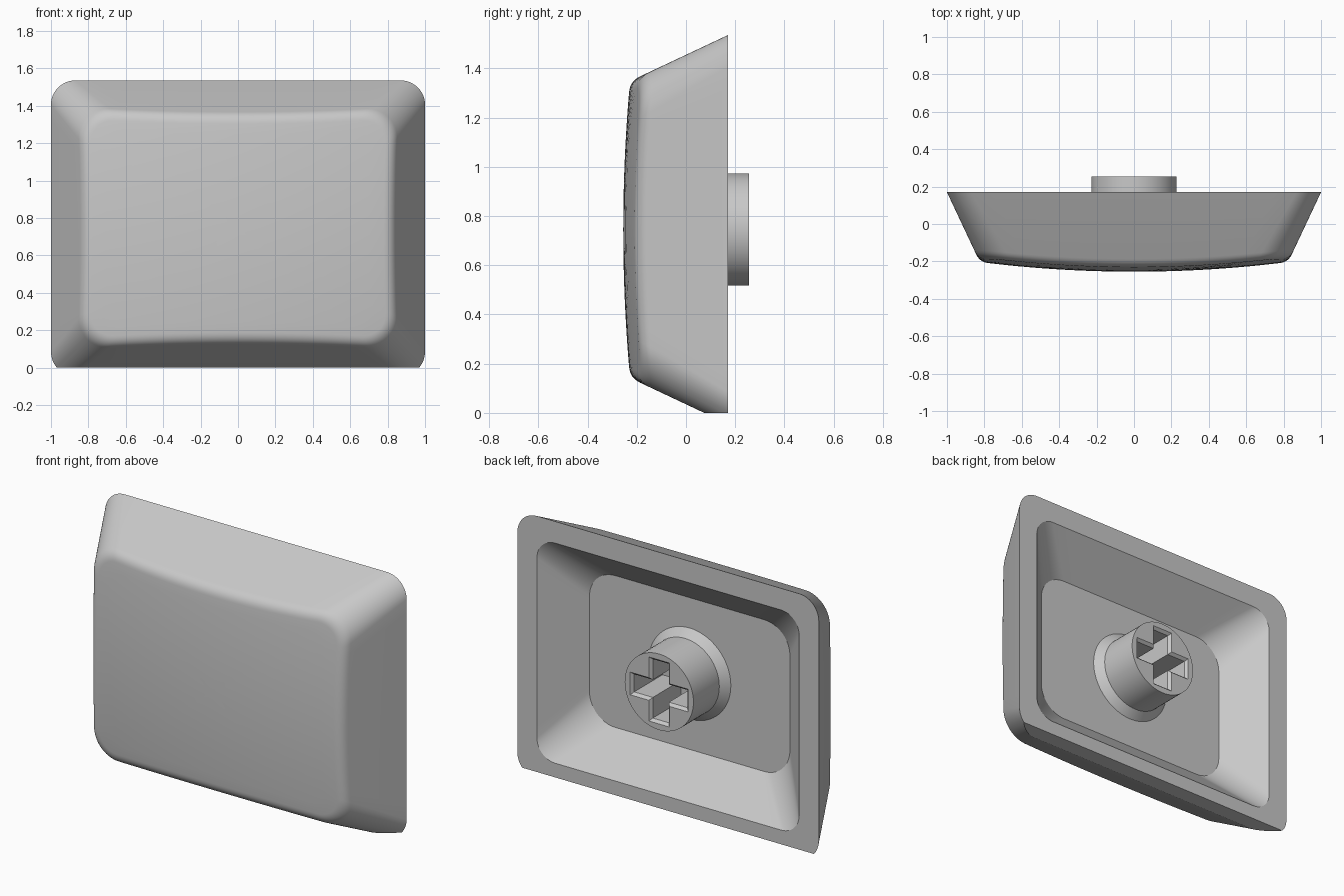
import bpy, bmesh, math
from mathutils import Vector

cube = bpy.data.objects.get("Cube")
if cube:
    bpy.data.objects.remove(cube, do_unlink=True)

MID_Z = 0.745        # height of the centre axis
BACK_Y = 0.17        # plane of the rear rim
FLOOR_Y = -0.035     # floor of the hollow
STEM_END = 0.255
DOME_TOP, DOME_R = -0.255, 6.6

grey = bpy.data.materials.new("light_grey_plastic")
grey.use_nodes = True
grey.diffuse_color = (0.58, 0.58, 0.58, 1)
grey.node_tree.nodes["Principled BSDF"].inputs["Base Color"].default_value = (0.58, 0.58, 0.58, 1)


def rounded_rect(hw, hh, r, arc=12, side=16):
    """Points of a rounded rectangle in x, z with evenly divided sides."""
    arcs = []
    for k, (sx, sz) in enumerate([(1, 1), (-1, 1), (-1, -1), (1, -1)]):
        c = Vector((sx * (hw - r), sz * (hh - r)))
        arcs.append([c + r * Vector((math.cos(a), math.sin(a)))
                     for a in [(k + i / arc) * math.pi / 2 for i in range(arc + 1)]])
    pts = []
    for k in range(4):
        end, start = arcs[k][-1], arcs[(k + 1) % 4][0]
        pts += arcs[k] + [end.lerp(start, i / side) for i in range(1, side)]
    return pts


def at_depth(pts, y):
    return [Vector((p.x, y, p.y)) for p in pts]


def dome_y(x, z):
    return DOME_TOP + DOME_R - math.sqrt(DOME_R ** 2 - x * x - z * z)


def add_ring(bm, pts):
    return [bm.verts.new((p.x, p.y, p.z + MID_Z)) for p in pts]


def bridge(bm, a, b):
    n = len(a)
    for i in range(n):
        bm.faces.new((a[i], a[(i + 1) % n], b[(i + 1) % n], b[i]))


def loft(bm, loops):
    rings = [add_ring(bm, pts) for pts in loops]
    for a, b in zip(rings, rings[1:]):
        bridge(bm, a, b)
    return rings


def finish(bm, name):
    bmesh.ops.recalc_face_normals(bm, faces=bm.faces[:])
    mesh = bpy.data.meshes.new(name)
    bm.to_mesh(mesh)
    bm.free()
    mesh.materials.append(grey)
    obj = bpy.data.objects.new(name, mesh)
    bpy.context.collection.objects.link(obj)
    bpy.ops.object.select_all(action='DESELECT')
    obj.select_set(True)
    bpy.context.view_layer.objects.active = obj
    bpy.ops.object.shade_smooth_by_angle(angle=math.radians(20))
    return obj


# Shell: hollow, rear rim, tapered walls, rounded edge and domed front
base = rounded_rect(1.0, 0.79, 0.13)
front = rounded_rect(0.826, 0.616, 0.17)
FILLET = 0.045
inset = rounded_rect(0.826 - FILLET, 0.616 - FILLET, 0.17 - FILLET)


def wall_point(i, y):
    p = base[i].lerp(front[i], (BACK_Y - y) / 0.37)
    return Vector((p.x, y, p.y))


wall_end, edge, dome_rim = [], [], []
for i in range(len(base)):
    y = -0.2
    for _ in range(8):           # where the tapered wall meets the dome
        e = wall_point(i, y)
        y = dome_y(e.x, e.z)
    e = wall_point(i, y)
    d = inset[i] - front[i]
    x, z = e.x + d.x, e.z + d.y
    edge.append(e)
    wall_end.append(wall_point(i, y + FILLET * 0.9))
    dome_rim.append(Vector((x, dome_y(x, z), z)))

loops = [at_depth(rounded_rect(0.665, 0.455, 0.17), FLOOR_Y),
         at_depth(rounded_rect(0.87, 0.66, 0.12), BACK_Y),
         at_depth(base, BACK_Y)]
STEPS = 8
for s in range(STEPS + 1):
    t = s / STEPS
    loops.append([a * (1 - t) ** 2 + e * (2 * t * (1 - t)) + b * t * t
                  for a, e, b in zip(wall_end, edge, dome_rim)])
for s in range(9, 0, -1):
    f = s / 10
    loops.append([Vector((p.x * f, dome_y(p.x * f, p.z * f), p.z * f)) for p in dome_rim])

bm = bmesh.new()
rings = loft(bm, loops)
bm.faces.new(rings[0])
tip = bm.verts.new((0, DOME_TOP, MID_Z))
last = rings[-1]
for i in range(len(last)):
    bm.faces.new((last[i], last[(i + 1) % len(last)], tip))

# Flat cut along the lower edge
cut = bmesh.ops.bisect_plane(bm, geom=bm.verts[:] + bm.edges[:] + bm.faces[:], dist=1e-5,
                             plane_co=(0, 0, 0), plane_no=(0, 0, -1), clear_outer=True)
open_edges = [e for e in bm.edges if e.is_boundary]
bmesh.ops.holes_fill(bm, edges=open_edges, sides=0)
finish(bm, "shell")


# Stem: flared foot, round post and cross-shaped socket
def circle(r, n=64):
    return [Vector((r * math.cos(2 * math.pi * i / n), r * math.sin(2 * math.pi * i / n)))
            for i in range(n)]


def cross(reach, half):
    quarter = [Vector((reach, half)), Vector((half, half)), Vector((half, reach))]
    pts = []
    for k in range(4):
        for p in quarter:
            q = p.copy()
            for _ in range(k):
                q = Vector((-q.y, q.x))
            pts.append(q)
    return pts


bm = bmesh.new()
post = loft(bm, [at_depth(circle(0.273), FLOOR_Y), at_depth(circle(0.228), FLOOR_Y + 0.045),
                 at_depth(circle(0.228), STEM_END)])
socket = loft(bm, [at_depth(cross(0.192, 0.068), STEM_END),
                   at_depth(cross(0.177, 0.053), STEM_END - 0.017),
                   at_depth(cross(0.177, 0.053), FLOOR_Y + 0.005)])
bm.faces.new(socket[-1])
lip = [e for e in bm.edges if e.is_boundary and all(abs(v.co.y - STEM_END) < 1e-5 for v in e.verts)]
bmesh.ops.triangle_fill(bm, edges=lip, use_beauty=True)
finish(bm, "stem")
